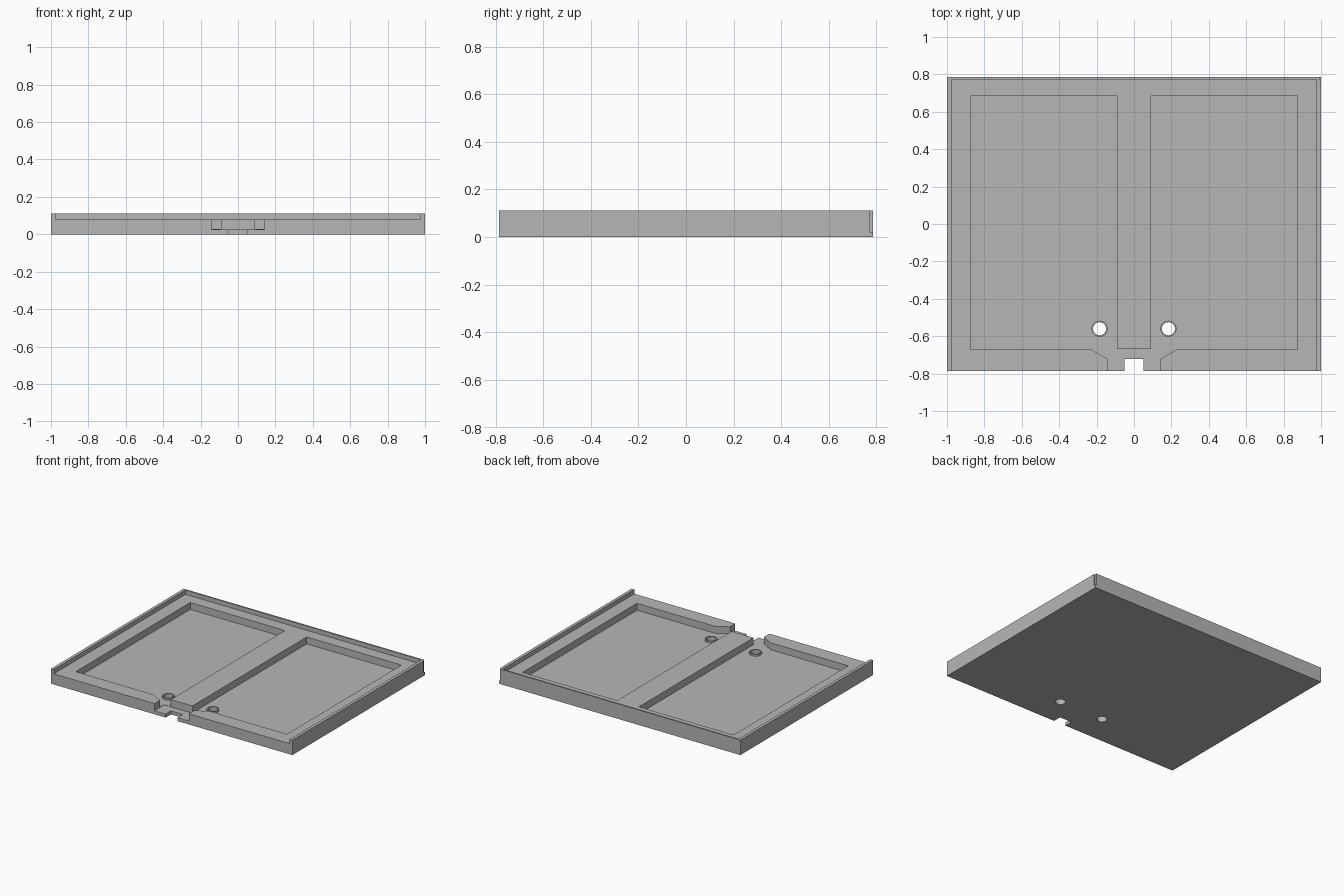
import bpy, bmesh

old = bpy.data.objects.get("Cube")
if old:
    bpy.data.objects.remove(old, do_unlink=True)

grey = bpy.data.materials.new("plain grey")
grey.use_nodes = True
COLOR = (0.47, 0.47, 0.47, 1)
grey.diffuse_color = COLOR
grey.node_tree.nodes["Principled BSDF"].inputs["Base Color"].default_value = COLOR

W, D, H = 1.0, 0.785, 0.112
LEDGE, FLOOR = 0.08, 0.028
POST_X, POST_Y = 0.184, -0.56


def prism(name, outline, z0, z1):
    """Extrude a plan outline between two heights."""
    bm = bmesh.new()
    base = bm.faces.new([bm.verts.new((x, y, z0)) for x, y in outline])
    top = bmesh.ops.extrude_face_region(bm, geom=[base])["geom"]
    bmesh.ops.translate(bm, vec=(0, 0, z1 - z0),
                        verts=[v for v in top if isinstance(v, bmesh.types.BMVert)])
    bmesh.ops.recalc_face_normals(bm, faces=bm.faces)
    mesh = bpy.data.meshes.new(name)
    bm.to_mesh(mesh)
    bm.free()
    mesh.materials.append(grey)
    ob = bpy.data.objects.new(name, mesh)
    bpy.context.collection.objects.link(ob)
    return ob


def box(name, x0, x1, y0, y1, z0, z1):
    return prism(name, [(x0, y0), (x1, y0), (x1, y1), (x0, y1)], z0, z1)


def cylinder(name, x, y, r, z0, z1):
    bpy.ops.mesh.primitive_cylinder_add(vertices=32, radius=r, depth=z1 - z0,
                                        location=(x, y, (z0 + z1) / 2))
    ob = bpy.context.object
    ob.name = name
    ob.data.materials.append(grey)
    return ob


def combine(target, tool, operation="DIFFERENCE"):
    """Apply a boolean and discard the tool."""
    mod = target.modifiers.new("cut", "BOOLEAN")
    mod.object, mod.operation, mod.solver = tool, operation, "EXACT"
    bpy.context.view_layer.objects.active = target
    bpy.ops.object.modifier_apply(modifier=mod.name)
    bpy.data.objects.remove(tool, do_unlink=True)


# Tray body with a rim on both sides and the back
tray = box("tray", -W, W, -D, D, 0, H)
combine(tray, box("ledge_cutter", -0.977, 0.977, -1, 0.773, LEDGE, 1))

# Two pockets, each with a sloped corner next to the front notch
for s in (-1, 1):
    pocket = [(0.09, -0.67), (0.14, -0.67), (0.14, -0.722), (0.23, -0.67),
              (0.875, -0.67), (0.875, 0.685), (0.09, 0.685)]
    combine(tray, prism("pocket_cutter", [(s * x, y) for x, y in pocket], FLOOR, 1))

# Front notch and the slot through its floor
combine(tray, box("notch_cutter", -0.142, 0.142, -1, -0.669, FLOOR - 0.002, 1))
combine(tray, box("slot_cutter", -0.05, 0.05, -1, -0.722, -1, 1))

# Small relief in the back corner
combine(tray, box("corner_cutter", 0.992, 2, 0.77, 2, 0.022, 1))

# Raised collars around the through holes
for s in (-1, 1):
    combine(tray, cylinder("collar", s * POST_X, POST_Y, 0.043, 0.015, 0.042), "UNION")
    combine(tray, cylinder("hole_cutter", s * POST_X, POST_Y, 0.035, -0.1, 0.2))

bpy.ops.object.select_all(action="DESELECT")
tray.select_set(True)
bpy.context.view_layer.objects.active = tray
bpy.ops.object.shade_smooth_by_angle(angle=0.5)
